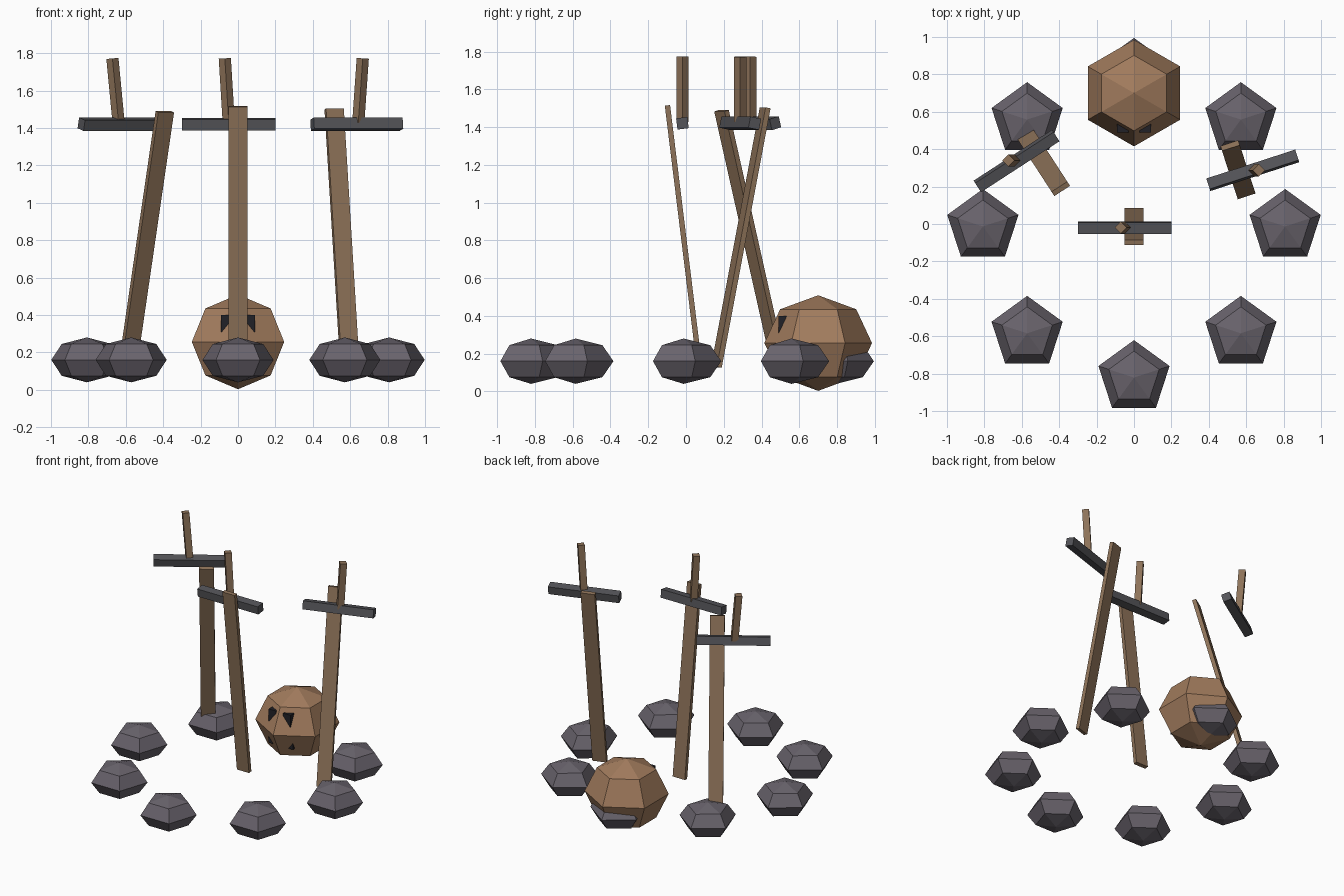
import bpy, bmesh, math
from mathutils import Matrix

if "Cube" in bpy.data.objects:
    bpy.data.objects.remove(bpy.data.objects["Cube"])

Y0 = -0.013  # centre of the stone ring in y


def material(name, rgb):
    m = bpy.data.materials.new(name)
    m.diffuse_color = (*rgb, 1)
    m.use_nodes = True
    m.node_tree.nodes["Principled BSDF"].inputs["Base Color"].default_value = m.diffuse_color
    return m


WOOD = material("wood", (0.27, 0.17, 0.10))
SHELL = material("shell", (0.36, 0.20, 0.11))
STONE = material("stone", (0.14, 0.125, 0.15))
IRON = material("iron", (0.09, 0.09, 0.10))
DARK = material("dark", (0.015, 0.015, 0.02))


def add_object(name, bm, mat, matrix):
    me = bpy.data.meshes.new(name)
    bmesh.ops.recalc_face_normals(bm, faces=bm.faces)
    bm.to_mesh(me)
    bm.free()
    me.materials.append(mat)
    ob = bpy.data.objects.new(name, me)
    ob.matrix_world = matrix
    bpy.context.collection.objects.link(ob)
    return ob


def box(name, loc, size, mat, rot=Matrix.Identity(4)):
    bm = bmesh.new()
    bmesh.ops.create_cube(bm, size=1)
    bmesh.ops.scale(bm, vec=size, verts=bm.verts)
    return add_object(name, bm, mat, Matrix.Translation(loc) @ rot)


def faceted_ball(name, loc, sides, radius, half_height, mat):
    """Four-ring ball with one corner column pointing to +y."""
    bm = bmesh.new()
    rings = []
    for lat in (-45, 0, 45):
        r = radius * math.cos(math.radians(lat))
        z = half_height * math.sin(math.radians(lat))
        rings.append([bm.verts.new((r * math.sin(math.tau * i / sides),
                                    r * math.cos(math.tau * i / sides), z))
                      for i in range(sides)])
    bottom = bm.verts.new((0, 0, -half_height))
    top = bm.verts.new((0, 0, half_height))
    for i in range(sides):
        j = (i + 1) % sides
        bm.faces.new((bottom, rings[0][j], rings[0][i]))
        bm.faces.new((top, rings[2][i], rings[2][j]))
        for a, b in zip(rings, rings[1:]):
            bm.faces.new((a[i], a[j], b[j], b[i]))
    return add_object(name, bm, mat, Matrix.Translation(loc))


# Ring of eight stones
for k in range(8):
    a = math.tau * k / 8
    faceted_ball(f"ring_stone_{k + 1}",
                 (0.808 * math.cos(a), Y0 + 0.808 * math.sin(a), 0.16),
                 5, 0.2, 0.12, STONE)

# Carved gourd with eyes and mouth
faceted_ball("gourd", (0, 0.70, 0.256), 6, 0.285, 0.253, SHELL)
for side, s in (("left", -1), ("right", 1)):
    box(f"gourd_eye_{side}", (s * 0.06, 0.53, 0.355), (0.06, 0.08, 0.09), DARK)
box("gourd_mouth", (0, 0.545, 0.165), (0.20, 0.08, 0.05), DARK)

# Leaning planks, each with a cross bar and a short upright handle:
# name, plank x/y/z, bar x/y, handle x/y, yaw, tilt, handle lean
STAKES = [
    ("left", (-0.49, 0.34, 0.81), (-0.628, 0.337), (-0.655, 0.34), 33, 15, -5.5),
    ("middle", (0, Y0, 0.82), (-0.05, Y0 - 0.006), (-0.06, Y0 - 0.006), 0, 7, -3.5),
    ("right", (0.556, 0.29, 0.815), (0.635, 0.287), (0.655, 0.287), 18, -11.2, 4),
]
for name, plank, bar, handle, yaw, tilt, lean in STAKES:
    rot = (Matrix.Rotation(math.radians(yaw), 4, 'Z')
           @ Matrix.Rotation(math.radians(tilt), 4, 'X'))
    box(f"{name}_plank", plank, (0.10, 0.028, 1.4), WOOD, rot)
    box(f"{name}_cross_bar", (*bar, 1.42), (0.50, 0.06, 0.06), IRON, rot)
    box(f"{name}_handle", (*handle, 1.60), (0.046, 0.046, 0.345), WOOD,
        Matrix.Rotation(math.radians(lean), 4, 'Y')
        @ Matrix.Rotation(math.radians(45), 4, 'Z'))
